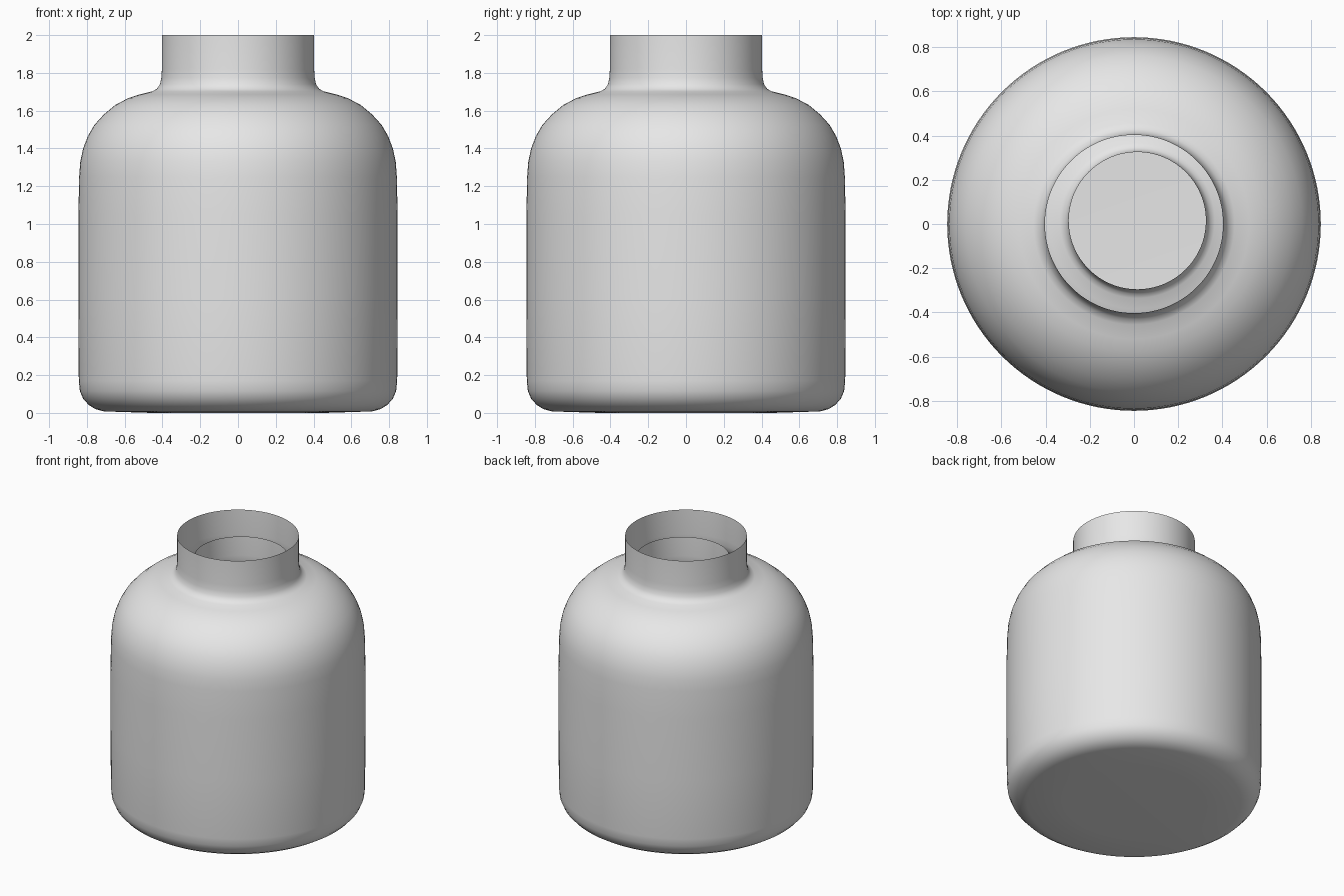
import bpy, bmesh, math

if "Cube" in bpy.data.objects:
    bpy.data.objects.remove(bpy.data.objects["Cube"])

# Jar silhouette (radius, height), from the base centre up to the open rim
PROFILE = [(0.46, 0.0), (0.71, 0.008), (0.755, 0.02), (0.79, 0.042), (0.82, 0.075),
           (0.837, 0.115), (0.843, 0.17), (0.845, 0.6), (0.845, 1.05), (0.841, 1.25),
           (0.835, 1.33), (0.82, 1.40), (0.795, 1.465), (0.76, 1.525), (0.71, 1.58),
           (0.65, 1.63), (0.58, 1.667), (0.52, 1.686), (0.455, 1.702), (0.43, 1.715),
           (0.413, 1.74), (0.406, 1.775), (0.403, 1.82), (0.403, 2.0)]
SEGMENTS = 128

grey = bpy.data.materials.new("pale_grey")
grey.diffuse_color = (0.8, 0.8, 0.8, 1)
grey.use_nodes = True
grey.node_tree.nodes["Principled BSDF"].inputs["Base Color"].default_value = grey.diffuse_color


def jar_shell(name, scale, offset):
    """Lathe the profile into a thin open-topped shell with a closed base."""
    bm = bmesh.new()
    rings = []
    for r, z in PROFILE:
        rings.append([bm.verts.new((r * math.cos(a), r * math.sin(a), z))
                      for a in (2 * math.pi * i / SEGMENTS for i in range(SEGMENTS))])
    for low, high in zip(rings, rings[1:]):
        for i in range(SEGMENTS):
            j = (i + 1) % SEGMENTS
            bm.faces.new((low[i], low[j], high[j], high[i]))
    bm.faces.new(rings[0][::-1])
    for f in bm.faces:
        f.smooth = True
    mesh = bpy.data.meshes.new(name)
    bm.to_mesh(mesh)
    bm.free()
    mesh.materials.append(grey)
    ob = bpy.data.objects.new(name, mesh)
    ob.scale = (scale,) * 3
    ob.location = offset
    bpy.context.collection.objects.link(ob)
    return ob


# Outer jar, and the smaller inner shell whose rim shows inside the neck
jar_shell("outer_jar", 1.0, (0, 0, 0))
jar_shell("inner_shell", 0.77, (0.015, 0.015, 0.305))
